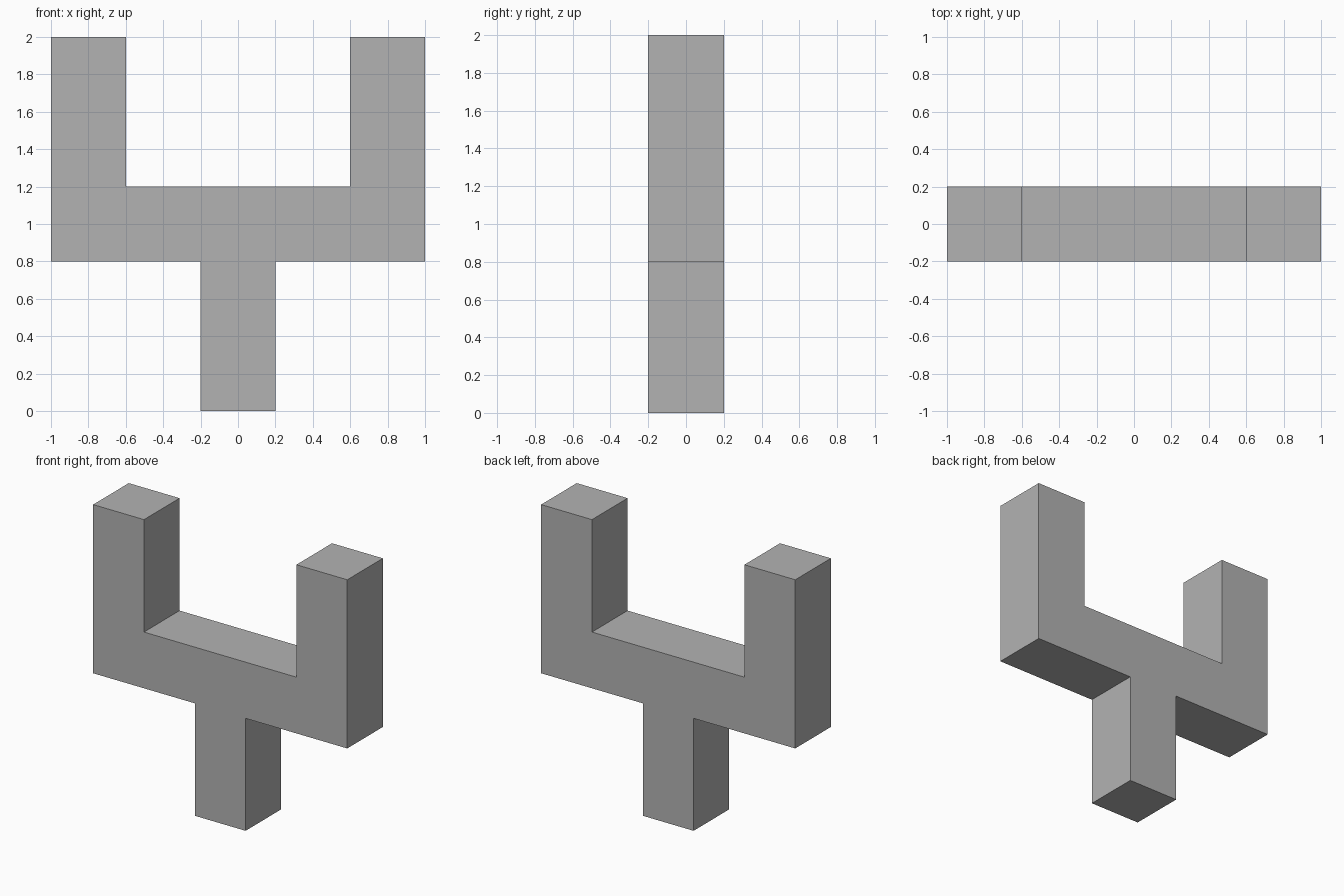
import bpy
import bmesh

cube = bpy.data.objects.get("Cube")
if cube:
    bpy.data.objects.remove(cube, do_unlink=True)

# Plain grey finish
grey = bpy.data.materials.new("plain grey")
grey.use_nodes = True
colour = (0.45, 0.45, 0.45, 1)
grey.diffuse_color = colour
grey.node_tree.nodes["Principled BSDF"].inputs["Base Color"].default_value = colour

# Half outline of the fork (x, z), from the stem foot up to the crossbar top
DEPTH = 0.4
half = [(0.2, 0), (0.2, 0.8), (1, 0.8), (1, 2), (0.6, 2), (0.6, 1.2)]
outline = half + [(-x, z) for x, z in reversed(half)]

# Extrude the mirrored outline from front to back
bm = bmesh.new()
front = bm.faces.new([bm.verts.new((x, -DEPTH / 2, z)) for x, z in outline])
result = bmesh.ops.extrude_face_region(bm, geom=[front], use_keep_orig=True)
moved = [v for v in result["geom"] if isinstance(v, bmesh.types.BMVert)]
bmesh.ops.translate(bm, verts=moved, vec=(0, DEPTH, 0))
bmesh.ops.recalc_face_normals(bm, faces=bm.faces)

mesh = bpy.data.meshes.new("two_pronged_fork")
bm.to_mesh(mesh)
bm.free()
mesh.materials.append(grey)
fork = bpy.data.objects.new("two_pronged_fork", mesh)
bpy.context.collection.objects.link(fork)
